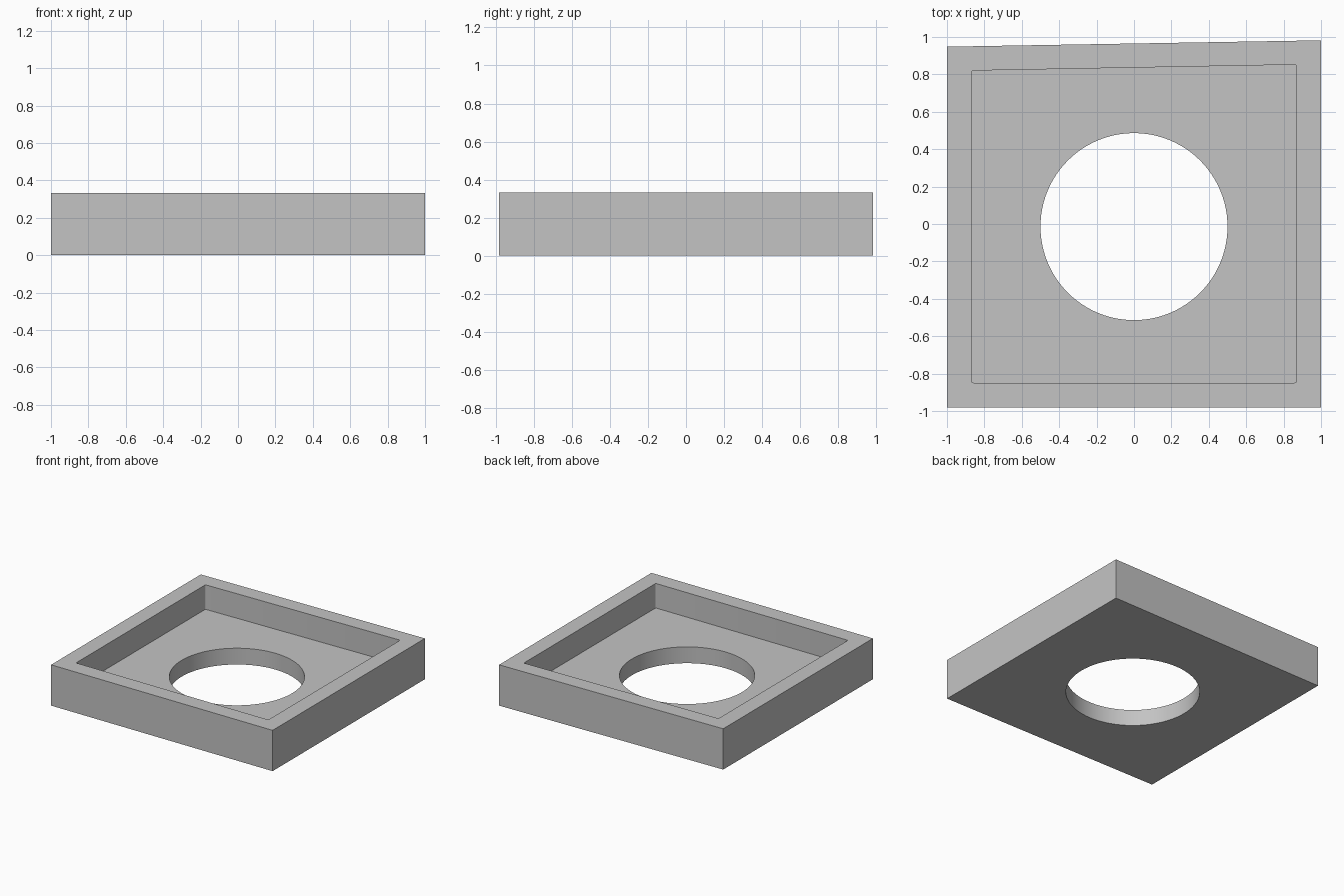
import bpy
import bmesh
from math import radians
from mathutils import Matrix

cube = bpy.data.objects.get("Cube")
if cube:
    bpy.data.objects.remove(cube, do_unlink=True)

HEIGHT = 0.333
FLOOR = 0.133
HOLE_RADIUS = 0.5
HOLE_Y = -0.014

grey = bpy.data.materials.new("plain grey")
grey.use_nodes = True
colour = (0.55, 0.55, 0.55, 1)
grey.diffuse_color = colour
grey.node_tree.nodes["Principled BSDF"].inputs["Base Color"].default_value = colour


def add_object(name, bm):
    bmesh.ops.recalc_face_normals(bm, faces=bm.faces)
    mesh = bpy.data.meshes.new(name)
    bm.to_mesh(mesh)
    bm.free()
    mesh.materials.append(grey)
    obj = bpy.data.objects.new(name, mesh)
    bpy.context.collection.objects.link(obj)
    return obj


def prism(name, half_width, front, back_left, back_right, bottom, top, radius=0):
    """Four-sided block with a slanted back and optional rounded upright edges."""
    bm = bmesh.new()
    outline = [(-half_width, front), (half_width, front),
               (half_width, back_right), (-half_width, back_left)]
    face = bm.faces.new([bm.verts.new((x, y, bottom)) for x, y in outline])
    if radius:
        bmesh.ops.bevel(bm, geom=bm.verts[:], offset=radius, segments=4,
                        profile=0.5, affect='VERTICES')
        face = bm.faces[:][0]
    new = bmesh.ops.extrude_face_region(bm, geom=[face], use_keep_orig=True)["geom"]
    bmesh.ops.translate(bm, vec=(0, 0, top - bottom),
                        verts=[v for v in new if isinstance(v, bmesh.types.BMVert)])
    return add_object(name, bm)


def cut(target, cutter):
    """Subtract the cutter, then discard it."""
    cutter.hide_render = True
    mod = target.modifiers.new("cut", 'BOOLEAN')
    mod.operation = 'DIFFERENCE'
    mod.solver = 'EXACT'
    mod.object = cutter
    bpy.context.view_layer.objects.active = target
    bpy.ops.object.modifier_apply(modifier=mod.name)
    bpy.data.objects.remove(cutter, do_unlink=True)


# Outer block
tray = prism("square_tray", 1.0, -0.982, 0.948, 0.982, 0, HEIGHT)

# Shallow pocket that leaves the raised rim
cut(tray, prism("pocket_cutter", 0.868, -0.849, 0.82, 0.852, FLOOR, HEIGHT + 0.2, 0.01))

# Round hole through the floor
bm = bmesh.new()
bmesh.ops.create_cone(bm, cap_ends=True, segments=96, radius1=HOLE_RADIUS,
                      radius2=HOLE_RADIUS, depth=1,
                      matrix=Matrix.Translation((0, HOLE_Y, 0)))
cut(tray, add_object("hole_cutter", bm))

# Smooth the hole wall and keep the edges crisp
bpy.ops.object.select_all(action='DESELECT')
tray.select_set(True)
bpy.context.view_layer.objects.active = tray
bpy.ops.object.shade_smooth_by_angle(angle=radians(30))
